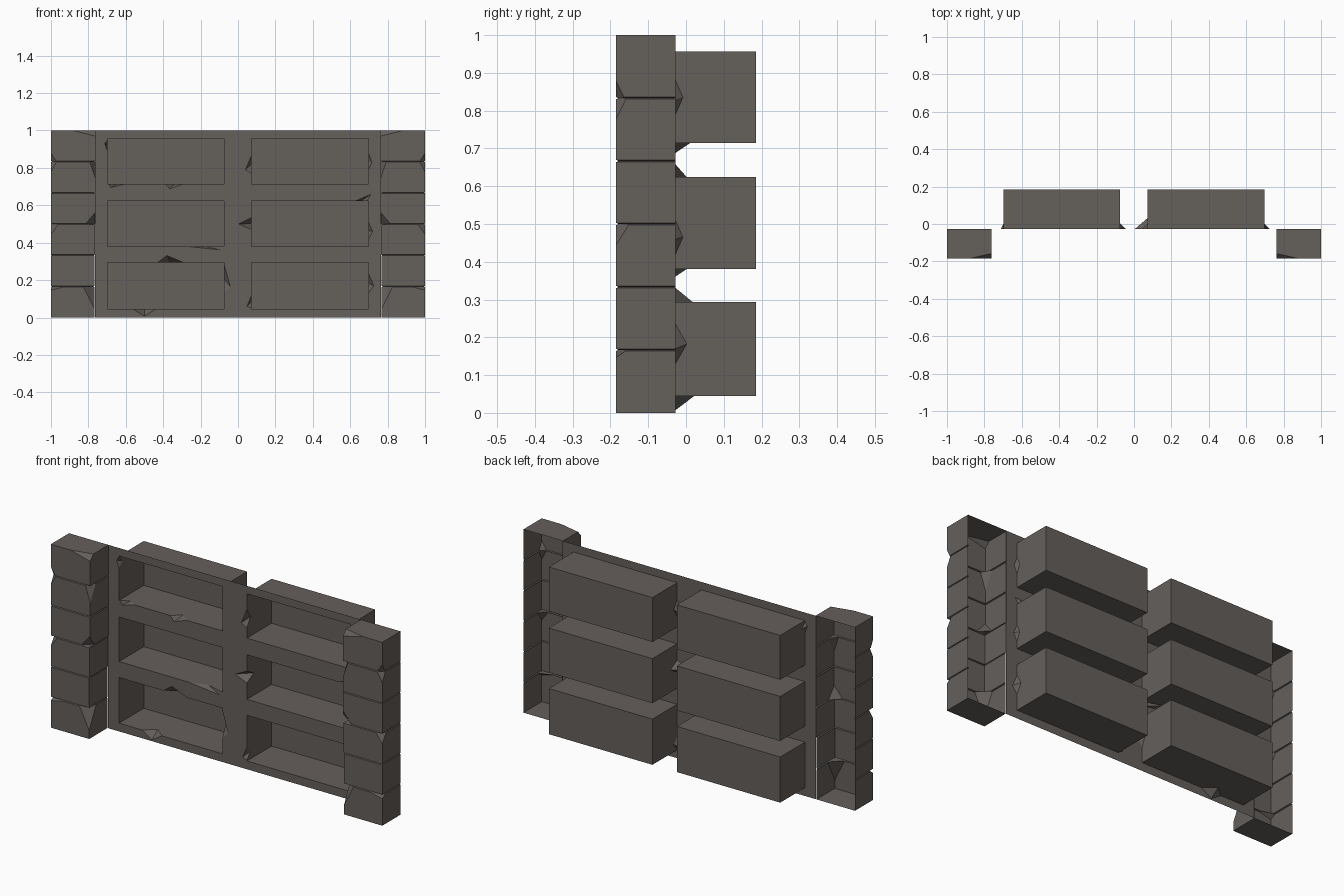
import bpy, bmesh
from mathutils import Vector

if "Cube" in bpy.data.objects:
    bpy.data.objects.remove(bpy.data.objects["Cube"])

stone = bpy.data.materials.new("stone")
stone.diffuse_color = (0.13, 0.115, 0.105, 1)
stone.use_nodes = True
stone.node_tree.nodes["Principled BSDF"].inputs["Base Color"].default_value = stone.diffuse_color

FRONT, PANEL, BACK = -0.185, -0.028, 0.185


def finish(bm, name):
    bmesh.ops.recalc_face_normals(bm, faces=bm.faces)
    me = bpy.data.meshes.new(name)
    bm.to_mesh(me)
    bm.free()
    ob = bpy.data.objects.new(name, me)
    bpy.context.collection.objects.link(ob)
    return ob


def box(bm, lo, hi):
    lo, hi = Vector(lo), Vector(hi)
    vs = bmesh.ops.create_cube(bm, size=1)["verts"]
    for v in vs:
        v.co = (lo + hi) / 2 + v.co * (hi - lo)


def hull(bm, pts):
    tmp = bmesh.new()
    for p in pts:
        tmp.verts.new(p)
    bmesh.ops.convex_hull(tmp, input=tmp.verts)
    me = bpy.data.meshes.new("hull")
    tmp.to_mesh(me)
    tmp.free()
    bm.from_mesh(me)
    bpy.data.meshes.remove(me)


def cut(ob, bm):
    cutter = finish(bm, "cutter")
    cutter.hide_render = True
    m = ob.modifiers.new("cut", "BOOLEAN")
    m.operation, m.solver, m.object = "DIFFERENCE", "EXACT", cutter
    bpy.context.view_layer.objects.active = ob
    bpy.ops.object.modifier_apply(modifier=m.name)
    bpy.data.objects.remove(cutter)


def drop_faces(ob, test):
    bm = bmesh.new()
    bm.from_mesh(ob.data)
    bmesh.ops.delete(bm, geom=[f for f in bm.faces if test(f)], context="FACES")
    bm.to_mesh(ob.data)
    bm.free()
    ob.data.materials.clear()
    ob.data.materials.append(stone)


# Recessed panel: block minus six niches
cols = [(-0.698, -0.074), (0.073, 0.698)]
rows = [(0.045, 0.294), (0.381, 0.624), (0.715, 0.957)]
bm = bmesh.new()
box(bm, (-0.765, PANEL, 0), (0.765, 0.4, 1))
panel = finish(bm, "niche_panel")
bm = bmesh.new()
for x0, x1 in cols:
    for z0, z1 in rows:
        box(bm, (x0, -0.2, z0), (x1, BACK, z1))
cut(panel, bm)

# Chips on niche rims: column, row, side, edge start, edge end, tip along, tip out, depth
chips = [
    (0, 2, "L", 0.89, 0.95, 0.93, 0.015, 0.03),
    (0, 2, "B", -0.69, -0.60, -0.68, 0.02, 0.03),
    (0, 2, "B", -0.39, -0.29, -0.365, 0.027, 0.04),
    (0, 1, "B", -0.28, -0.08, -0.09, 0.02, 0.03),
    (0, 0, "T", -0.43, -0.29, -0.38, 0.037, 0.045),
    (0, 0, "R", 0.13, 0.28, 0.165, 0.033, 0.03),
    (0, 0, "B", -0.56, -0.44, -0.50, 0.038, 0.05),
    (1, 2, "L", 0.77, 0.87, 0.79, 0.033, 0.03),
    (1, 2, "R", 0.79, 0.88, 0.83, 0.018, 0.02),
    (1, 1, "T", 0.63, 0.69, 0.71, 0.034, 0.03),
    (1, 1, "L", 0.47, 0.535, 0.50, 0.07, 0.06),
    (1, 1, "R", 0.42, 0.51, 0.46, 0.022, 0.02),
    (1, 0, "L", 0.05, 0.12, 0.06, 0.025, 0.03),
    (1, 0, "R", 0.13, 0.235, 0.17, 0.028, 0.03),
]
bm = bmesh.new()
for c, r, side, a, b, t, out, d in chips:
    def pt(along, off, y):
        if side in "LR":
            k, s = (0, -1) if side == "L" else (1, 1)
            return (cols[c][k] + s * off, y, along)
        k, s = (0, -1) if side == "B" else (1, 1)
        return (along, y, rows[r][k] + s * off)
    mid = (a + b) / 2
    hull(bm, [pt(a, 0, PANEL), pt(b, 0, PANEL), pt(t, out, PANEL),
              pt(mid, 0, PANEL + d), pt(mid, -0.02, PANEL - 0.02)])
cut(panel, bm)
drop_faces(panel, lambda f: any(v.co.y > 0.3 for v in f.verts))

# Brick pillars: stacked courses with V joints, open at the back
inner = [0.768, 0.768, 0.765, 0.762, 0.762, 0.762]
V, H = 0.006, 0.003


def pillar(s, name):
    bm = bmesh.new()
    loops = []

    def ring(z, xi, i):
        pts = [(xi + i, PANEL), (xi + i, FRONT + i), (1 - i, FRONT + i), (1 - i, PANEL)]
        loops.append([bm.verts.new((s * x, y, z)) for x, y in pts])

    for n, xi in enumerate(inner):
        z0, z1 = n / 6, (n + 1) / 6
        if n:
            ring(z0, xi, V)
        ring(z0 + (H if n else 0), xi, 0)
        ring(z1 - (H if n < 5 else 0), xi, 0)
    for lo, hi in zip(loops, loops[1:]):
        for k in range(4):
            j = (k + 1) % 4
            bm.faces.new((lo[k], lo[j], hi[j], hi[k]))
    bm.faces.new(loops[0])
    bm.faces.new(loops[-1])
    ob = finish(bm, name)

    # Broken brick corners: corner x, joint z, size along x, depth y, size along z
    corners = [
        (0.762, 1.0, 0.12, 0.027, -0.03),
        (0.762, 5 / 6, 0.03, 0.05, -0.09),
        (0.765, 0.5, 0.05, 0.05, 0.06),
        (0.768, 1 / 6, 0.06, 0.06, -0.12),
        (1.0, 5 / 6, -0.03, 0.027, -0.055),
        (1.0, 5 / 6, -0.03, 0.022, 0.045),
        (1.0, 0.5, -0.04, 0.035, -0.055),
        (1.0, 1 / 6, -0.08, 0.03, -0.02),
    ]
    for x, z, dx, dy, dz in corners:
        cb = bmesh.new()
        e = 0.02 if dx > 0 else -0.02
        top = 0.01 if z == 1 else 0
        hull(cb, [(s * x, FRONT, z + dz), (s * (x + dx), FRONT, z),
                  (s * x, FRONT + dy, z), (s * (x - e), FRONT - 0.02, z + top)])
        cut(ob, cb)
    drop_faces(ob, lambda f: all(v.co.y > PANEL - 0.001 for v in f.verts))


pillar(-1, "left_pillar")
pillar(1, "right_pillar")
